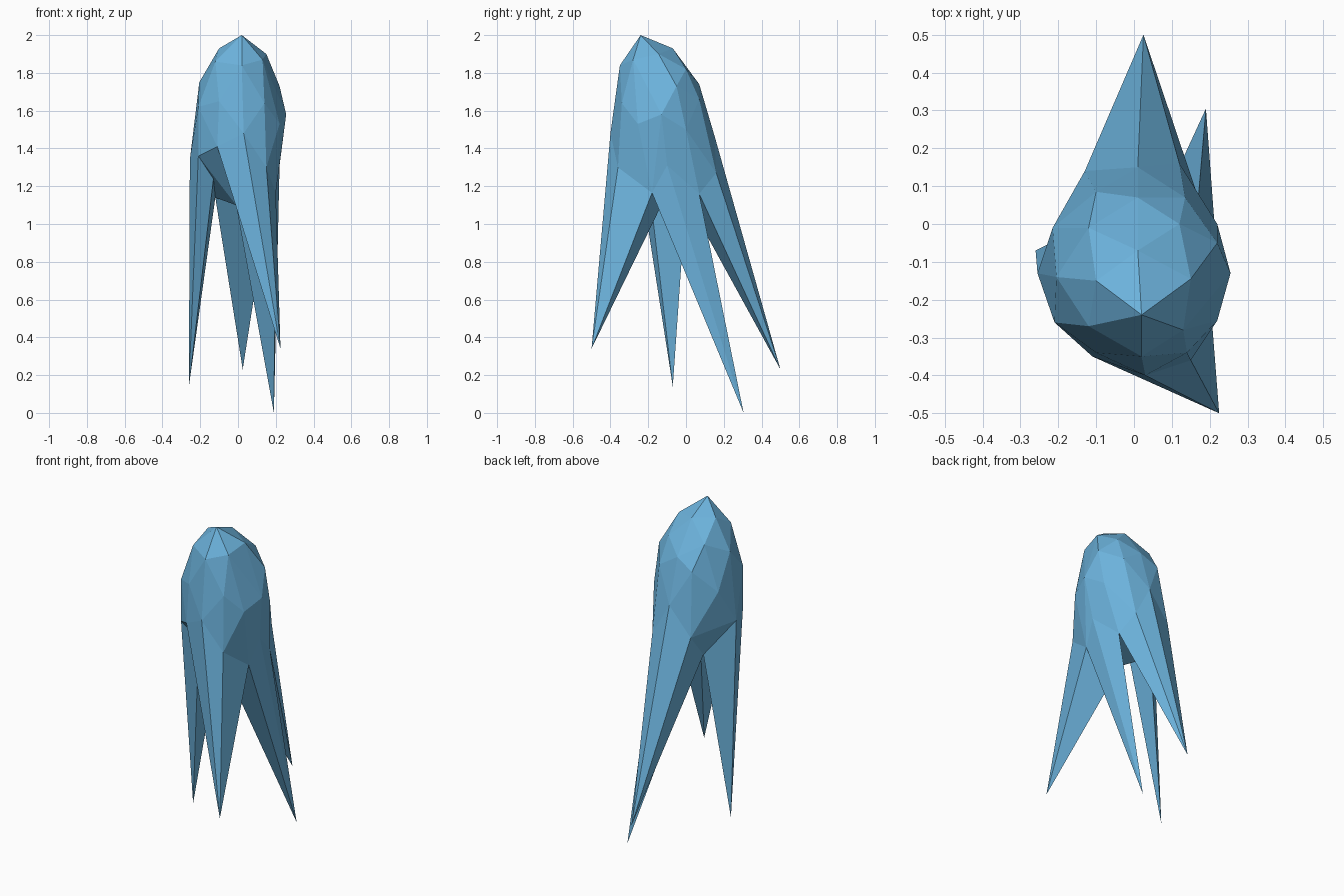
import bpy, bmesh

if "Cube" in bpy.data.objects:
    bpy.data.objects.remove(bpy.data.objects["Cube"])

mat = bpy.data.materials.new("blue")
mat.diffuse_color = (0.15, 0.45, 0.72, 1)
mat.use_nodes = True
mat.node_tree.nodes["Principled BSDF"].inputs["Base Color"].default_value = mat.diffuse_color


def faceted(name, points):
    """Flat-faced solid wrapped around a few corner points."""
    bm = bmesh.new()
    for p in points:
        bm.verts.new(p)
    res = bmesh.ops.convex_hull(bm, input=bm.verts[:])
    junk = [v for v in res["geom_interior"] if isinstance(v, bmesh.types.BMVert)]
    bmesh.ops.delete(bm, geom=junk, context="VERTS")
    bmesh.ops.recalc_face_normals(bm, faces=bm.faces[:])
    me = bpy.data.meshes.new(name)
    bm.to_mesh(me)
    bm.free()
    ob = bpy.data.objects.new(name, me)
    me.materials.append(mat)
    bpy.context.collection.objects.link(ob)


# Rim corners shared by the dome and the tentacles
left_front = (-0.21, -0.26, 1.36)
front_left = (-0.11, -0.35, 1.41)
front_mid = (0.03, -0.40, 1.48)
front_right = (0.15, -0.36, 1.30)
right_front = (0.20, -0.18, 1.165)
right_mid = (0.22, -0.10, 1.31)
right_back = (0.17, 0.07, 1.16)
back_right = (0.12, 0.16, 1.27)
back_mid = (0.01, 0.15, 1.47)
back_left = (-0.13, 0.14, 1.30)
left_back = (-0.12, 0.00, 1.14)
left_mid = (-0.255, -0.13, 1.34)
centre = (-0.01, -0.13, 1.10)
rim = [left_front, front_left, front_mid, front_right, right_front, right_mid,
       right_back, back_right, back_mid, back_left, left_back, left_mid, centre]

# Dome
dome = [
    (0.02, -0.24, 2.00),
    (-0.10, -0.15, 1.93), (0.15, -0.145, 1.90), (0.01, -0.07, 1.93),
    (0.02, -0.35, 1.84), (0.13, -0.28, 1.87), (-0.12, -0.27, 1.86),
    (-0.12, -0.01, 1.82), (0.12, 0.00, 1.82), (0.01, 0.07, 1.74),
    (-0.205, -0.14, 1.75), (0.22, -0.05, 1.73),
    (-0.10, 0.085, 1.68), (0.135, 0.07, 1.66),
    (-0.21, -0.26, 1.62), (0.14, -0.34, 1.64), (-0.10, -0.34, 1.65),
    (-0.215, -0.01, 1.55), (0.255, -0.13, 1.58),
    (0.22, -0.255, 1.53), (0.22, 0.00, 1.50),
]
faceted("dome", dome + rim)

# Four pointed tentacles
faceted("front_tentacle", [front_left, front_mid, front_right, right_front,
                           centre, (0.225, -0.50, 0.34)])
faceted("left_tentacle", [left_front, left_mid, left_back,
                          (-0.13, -0.20, 1.24), (-0.26, -0.07, 0.14)])
faceted("right_tentacle", [right_front, right_mid, right_back,
                           centre, (0.19, 0.305, 0.0)])
faceted("back_tentacle", [right_back, back_right, back_mid, back_left,
                          left_back, (0.025, 0.50, 0.23)])
